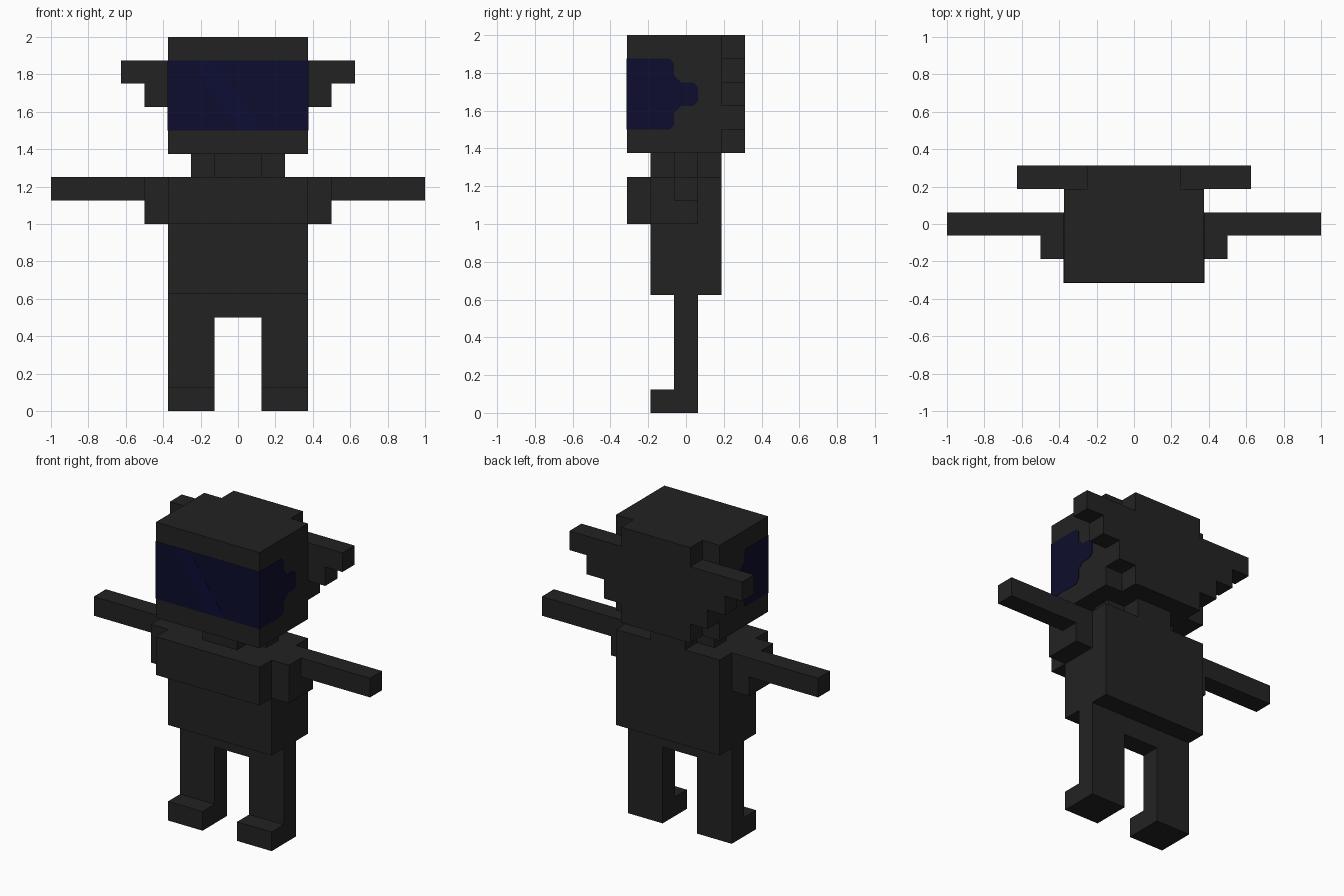
import bpy
import bmesh
from mathutils import Vector

U = 0.125          # block size
SKIN = 0.002       # thickness of painted plates

cube = bpy.data.objects.get("Cube")
if cube:
    bpy.data.objects.remove(cube, do_unlink=True)


def material(name, rgb):
    mat = bpy.data.materials.new(name)
    mat.use_nodes = True
    mat.diffuse_color = (*rgb, 1)
    bsdf = next(n for n in mat.node_tree.nodes if n.type == 'BSDF_PRINCIPLED')
    bsdf.inputs["Base Color"].default_value = (*rgb, 1)
    return mat


charcoal = material("charcoal", (0.0165, 0.0165, 0.0165))
navy = material("navy visor", (0.004, 0.004, 0.026))
navy_glint = material("navy glint", (0.004, 0.004, 0.036))


def finish(name, bm, mat):
    bmesh.ops.recalc_face_normals(bm, faces=bm.faces)
    mesh = bpy.data.meshes.new(name)
    bm.to_mesh(mesh)
    bm.free()
    mesh.materials.append(mat)
    obj = bpy.data.objects.new(name, mesh)
    bpy.context.collection.objects.link(obj)
    return obj


def box(name, x, y, z, mat=charcoal):
    """Box from (min, max) ranges given in blocks."""
    bm = bmesh.new()
    bmesh.ops.create_cube(bm, size=1)
    for v in bm.verts:
        v.co = Vector([(r[0] + r[1]) / 2 + c * (r[1] - r[0])
                       for r, c in zip((x, y, z), v.co)]) * U
    return finish(name, bm, mat)


def pair(name, x, y, z):
    """The same box on the left (+x) and the right (-x)."""
    box("left_" + name, x, y, z)
    box("right_" + name, (-x[1], -x[0]), y, z)


def prism(name, points, offset, mat):
    """Closed outline swept along an offset."""
    bm = bmesh.new()
    face = bm.faces.new([bm.verts.new(p) for p in points])
    swept = bmesh.ops.extrude_face_region(bm, geom=[face], use_keep_orig=True)
    verts = [g for g in swept["geom"] if isinstance(g, bmesh.types.BMVert)]
    bmesh.ops.translate(bm, verts=verts, vec=offset)
    return finish(name, bm, mat)


# Legs and feet
pair("leg", (1, 3), (-0.5, 0.5), (0, 5))
pair("foot", (1, 3), (-1.5, -0.5), (0, 1))
box("hips", (-1, 1), (-0.5, 0.5), (4, 5))

# Torso, chest plate, shoulders and arms
box("torso", (-3, 3), (-1.5, 1.5), (5, 10))
box("chest", (-3, 3), (-2.5, -1.5), (8, 10))
pair("shoulder", (3, 4), (-1.5, 0.5), (8, 10))
pair("arm", (4, 8), (-0.5, 0.5), (9, 10))

# Cross-shaped neck
box("neck", (-2, 2), (-0.5, 0.5), (10, 11))
box("neck_front", (-1, 1), (-1.5, -0.5), (10, 11))
box("neck_back", (-1, 1), (0.5, 1.5), (10, 11))

# Head and the stepped flare behind it
box("head", (-3, 3), (-2.5, 1.5), (11, 16))
for row, half in enumerate((2, 3, 4, 5, 2)):
    box(f"head_flare_{row + 1}", (-half, half), (1.5, 2.5), (11 + row, 12 + row))

# Visor wrapping the front and both sides, with a rounded tab on each side
lower = [(-2.5, 12), (-0.7, 12), (-0.5, 12.2), (-0.5, 12.7),
         (-0.2, 13), (0.3, 13), (0.5, 13.2)]
outline = lower + [(y, 27 - z) for y, z in reversed(lower)]
side = 3 * U + SKIN
front = -2.5 * U - SKIN
prism("visor", [(-side, max(y * U, front) if y > -2.5 else front, z * U)
                for y, z in outline], (2 * side, 0, 0), navy)

# Diagonal glint on the visor front
prism("visor_glint", [(x * U, front - SKIN / 2, z * U)
                      for x, z in ((-2, 15), (-1, 15), (1, 12), (0, 12))],
      (0, SKIN / 2, 0), navy_glint)
